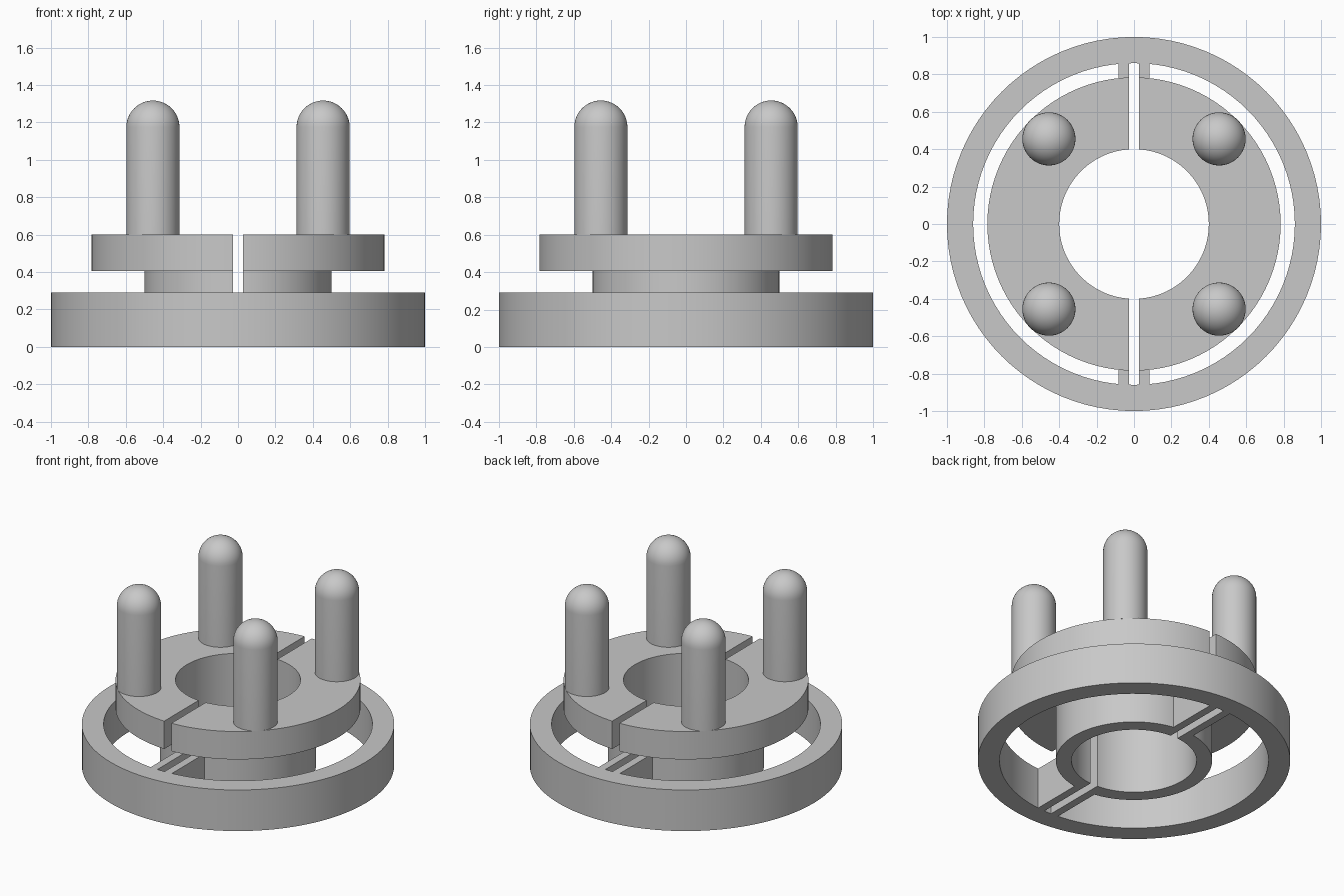
import bpy
import bmesh
import math
from mathutils import Vector

if "Cube" in bpy.data.objects:
    bpy.data.objects.remove(bpy.data.objects["Cube"], do_unlink=True)

SEGMENTS = 96
BASE_TOP = 0.29
SLOT = 0.028        # half width of the slot
SPOKE = 0.083       # half width of the spoke pair

grey = bpy.data.materials.new("plain grey")
grey.use_nodes = True
colour = (0.58, 0.58, 0.58, 1)
grey.diffuse_color = colour
grey.node_tree.nodes["Principled BSDF"].inputs["Base Color"].default_value = colour


def finish(name, bm, mirror=(False, False)):
    bmesh.ops.recalc_face_normals(bm, faces=bm.faces)
    mesh = bpy.data.meshes.new(name)
    bm.to_mesh(mesh)
    bm.free()
    mesh.materials.append(grey)
    obj = bpy.data.objects.new(name, mesh)
    bpy.context.collection.objects.link(obj)
    bpy.ops.object.select_all(action="DESELECT")
    obj.select_set(True)
    bpy.context.view_layer.objects.active = obj
    bpy.ops.object.shade_smooth_by_angle(angle=math.radians(35))
    if any(mirror):
        mod = obj.modifiers.new("Mirror", "MIRROR")
        mod.use_axis = (mirror[0], mirror[1], False)
        mod.use_mirror_merge = False
    return obj


def lathe(profile, closed, steps=SEGMENTS):
    """Spin an (r, z) profile around the z axis."""
    bm = bmesh.new()
    verts = [bm.verts.new((r, 0, z)) for r, z in profile]
    edges = [bm.edges.new(pair) for pair in zip(verts, verts[1:])]
    if closed:
        edges.append(bm.edges.new((verts[-1], verts[0])))
    bmesh.ops.spin(bm, geom=verts + edges, axis=(0, 0, 1), cent=(0, 0, 0),
                   angle=math.tau, steps=steps, use_duplicate=False)
    bmesh.ops.remove_doubles(bm, verts=bm.verts, dist=1e-4)
    return bm


# Outer base ring
finish("base_ring", lathe([(0.86, 0), (1, 0), (1, BASE_TOP), (0.86, BASE_TOP)], True))

# Flanged collar: one half, cut along the slot, capped and mirrored
bm = lathe([(0.4, 0), (0.5, 0), (0.5, 0.405), (0.784, 0.405),
            (0.784, 0.602), (0.4, 0.602)], True)
bmesh.ops.bisect_plane(bm, geom=bm.verts[:] + bm.edges[:] + bm.faces[:],
                       plane_co=(SLOT, 0, 0), plane_no=(1, 0, 0), clear_inner=True)
rim = [e for e in bm.edges if e.is_boundary]
bmesh.ops.holes_fill(bm, edges=rim, sides=0)
finish("flanged_collar", bm, (True, False))

# Thin paired spokes joining the collar to the ring
bm = bmesh.new()
bmesh.ops.create_cube(bm, size=1)
inner, outer = 0.485, 0.865
bmesh.ops.scale(bm, vec=(SPOKE - SLOT, outer - inner, BASE_TOP), verts=bm.verts)
bmesh.ops.translate(bm, vec=((SPOKE + SLOT) / 2, (inner + outer) / 2, BASE_TOP / 2),
                    verts=bm.verts)
finish("spokes", bm, (True, True))

# Four round-topped pins
radius, top, foot, offset = 0.142, 1.317, 0.6, 0.455
dome = [(radius * math.cos(a), top - radius + radius * math.sin(a))
        for a in (math.pi / 2 * i / 12 for i in range(13))]
bm = lathe([(0, foot), (radius, foot)] + dome, False, 48)
bmesh.ops.translate(bm, vec=Vector((offset, offset, 0)), verts=bm.verts)
finish("pins", bm, (True, True))
